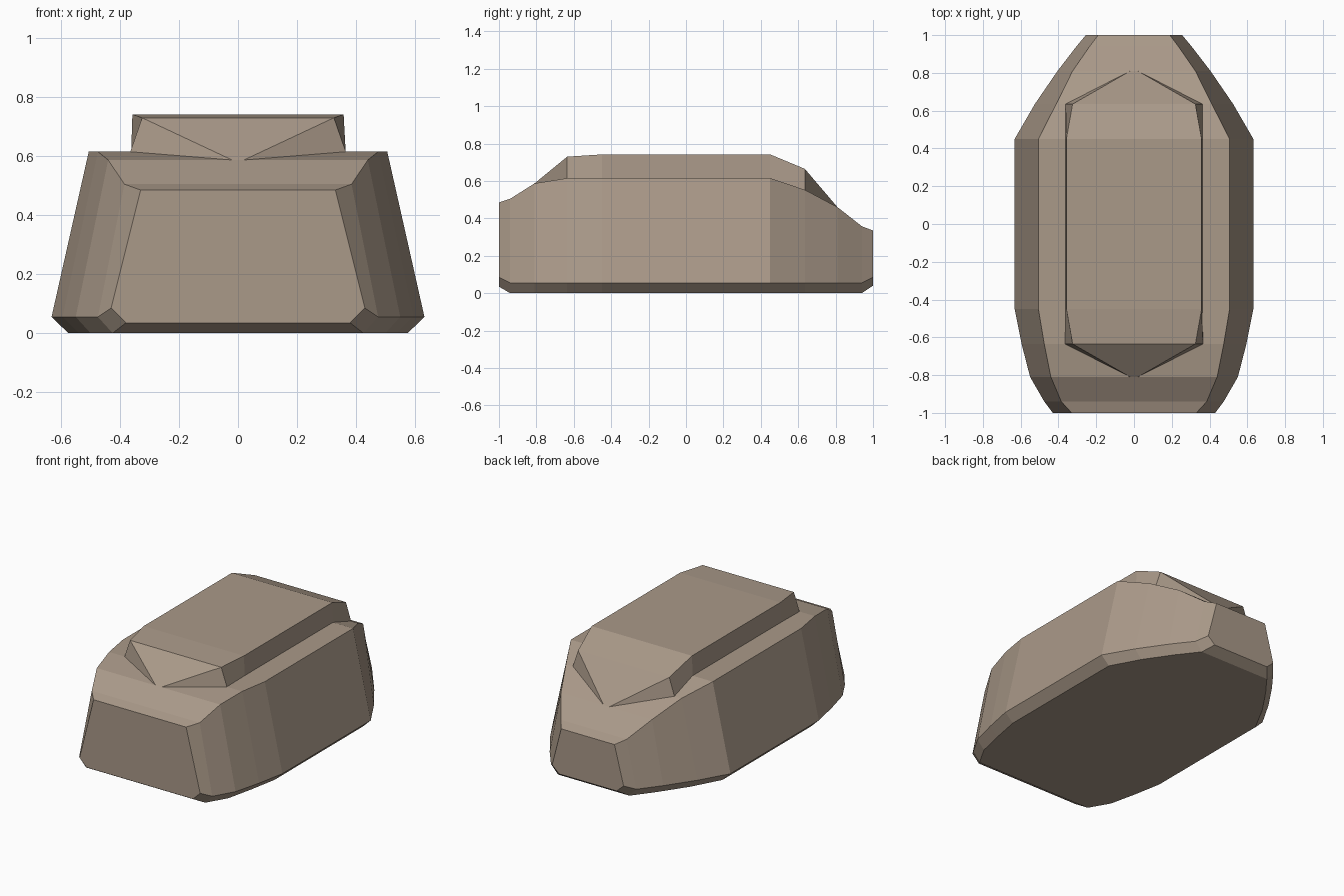
import bpy, bmesh

if "Cube" in bpy.data.objects:
    bpy.data.objects.remove(bpy.data.objects["Cube"])

# Stations from front to back:
# y, floor (x, z), sill (x, z), shoulder (x, z), roof base x, roof edge (x, z)
STATIONS = [
    (-1.00, (.380, .035), (.430, .085), (.330, .485), .28, (.02, .485)),
    (-0.94, (.425, .000), (.475, .055), (.385, .505), .34, (.02, .505)),
    (-0.81, (.500, .000), (.550, .055), (.440, .587), .40, (.02, .587)),
    (-0.635, (.540, .000), (.595, .055), (.475, .615), .365, (.325, .730)),
    (-0.45, (.575, .000), (.632, .055), (.506, .615), .362, (.358, .742)),
    (0.45, (.575, .000), (.632, .055), (.506, .615), .362, (.358, .742)),
    (0.635, (.475, .000), (.525, .055), (.412, .553), .362, (.325, .665)),
    (0.81, (.355, .000), (.405, .055), (.325, .460), .29, (.02, .460)),
    (0.94, (.255, .000), (.305, .055), (.235, .358), .20, (.02, .358)),
    (1.00, (.205, .040), (.255, .085), (.190, .335), .16, (.02, .335)),
]


def build_hull():
    bm = bmesh.new()
    rings = []
    for y, floor, sill, shoulder, base_x, roof in STATIONS:
        half = [floor, sill, shoulder, (base_x, shoulder[1]), roof]
        outline = half + [(-x, z) for x, z in reversed(half)]
        rings.append([bm.verts.new((x, y, z)) for x, z in outline])

    # Skin between stations; windscreen sides are split along the pillars
    n = len(rings[0])
    for s, (a, b) in enumerate(zip(rings, rings[1:])):
        for i in range(n):
            j = (i + 1) % n
            quad = [a[i], a[j], b[j], b[i]]
            if s in (2, 6) and i in (3, 5):
                roof = 4 if i == 3 else 5
                base = 3 if i == 3 else 6
                # near = ring at the cabin, far = ring on the deck
                near, far = (b, a) if s == 2 else (a, b)
                bm.faces.new((near[roof], near[base], far[roof]))
                bm.faces.new((near[base], far[base], far[roof]))
            else:
                bm.faces.new(quad)

    # End caps
    bm.faces.new(rings[0])
    bm.faces.new(list(reversed(rings[-1])))
    bmesh.ops.recalc_face_normals(bm, faces=bm.faces)

    mesh = bpy.data.meshes.new("vehicle_body")
    bm.to_mesh(mesh)
    bm.free()
    obj = bpy.data.objects.new("vehicle_body", mesh)
    bpy.context.collection.objects.link(obj)
    return obj


body = build_hull()

# Tan body colour
tan = bpy.data.materials.new("tan_body")
tan.diffuse_color = (.40, .32, .25, 1)
tan.use_nodes = True
tan.node_tree.nodes["Principled BSDF"].inputs["Base Color"].default_value = tan.diffuse_color
body.data.materials.append(tan)
